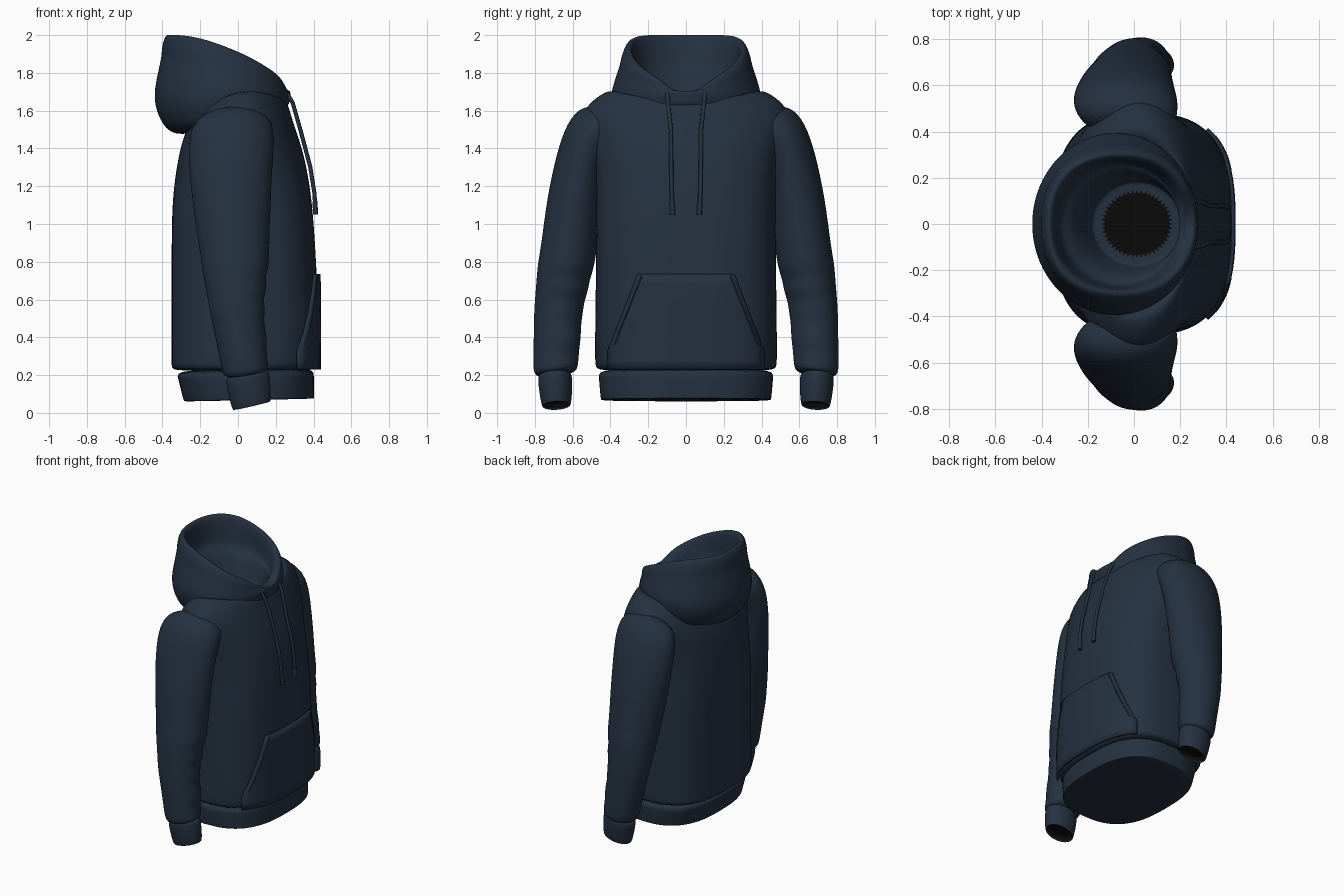
import bpy, bmesh, math
from mathutils import Vector

if "Cube" in bpy.data.objects:
    bpy.data.objects.remove(bpy.data.objects["Cube"])


def material(name, rgb):
    m = bpy.data.materials.new(name)
    m.diffuse_color = (*rgb, 1)
    m.use_nodes = True
    m.node_tree.nodes["Principled BSDF"].inputs["Base Color"].default_value = m.diffuse_color
    return m


navy = material("navy fabric", (0.018, 0.031, 0.052))
black = material("black inside", (0.003, 0.003, 0.003))


def finish(name, bm, sub=2, mirror=False):
    bmesh.ops.recalc_face_normals(bm, faces=bm.faces)
    for f in bm.faces:
        f.smooth = True
    me = bpy.data.meshes.new(name)
    bm.to_mesh(me)
    bm.free()
    ob = bpy.data.objects.new(name, me)
    bpy.context.collection.objects.link(ob)
    me.materials.append(navy)
    me.materials.append(black)
    if mirror:
        ob.modifiers.new("mirror", 'MIRROR').use_axis = (False, True, False)
    if sub:
        mod = ob.modifiers.new("smooth", 'SUBSURF')
        mod.levels = mod.render_levels = sub
    return ob


def power(v, n):
    return math.copysign(abs(v) ** (2 / n), v)


def loft(rings, dark=0, segs=48):
    """Join rings of points, close both ends; the last `dark` bands and cap are black."""
    bm = bmesh.new()
    loops = [[bm.verts.new(ring(math.tau * i / segs)) for i in range(segs)] for ring in rings]
    for k, (a, b) in enumerate(zip(loops, loops[1:])):
        for i in range(segs):
            j = (i + 1) % segs
            f = bm.faces.new((a[i], a[j], b[j], b[i]))
            f.material_index = int(k >= len(loops) - dark)
    bm.faces.new(loops[0][::-1])
    bm.faces.new(loops[-1]).material_index = int(dark > 0)
    return bm


def body_ring(xf, zf, xb, zb, w, bulge=0.0, n=2.0, dip=0.0):
    """Ring around the body: front point, back point, half width, raised sides."""
    def at(t):
        c, s = math.cos(t), math.sin(t)
        u = power(c, n)
        z = (zf + zb) / 2 + u * (zf - zb) / 2 + bulge * s * s - dip * max(0, c) ** 16
        return Vector(((xf + xb) / 2 + u * (xf - xb) / 2, w * power(s, n), z))
    return at


def arm_ring(yi, zi, yo, zo, xb, xf, tilt=0.0, fold=0.0):
    """Ring around an arm: inner point, outer point, back and front x."""
    def at(t):
        c, s = math.cos(t), math.sin(t)
        k = 1 + fold * max(0, c - 0.4 * s)
        return Vector(((xb + xf) / 2 + k * c * (xf - xb) / 2,
                       (yi + yo) / 2 + k * s * (yo - yi) / 2,
                       (zi + zo) / 2 + s * (zo - zi) / 2 + c * tilt))
    return at


# torso: straight lower body, then sloping shoulders tucked in under the hood
rings = [body_ring(xf, z, -.352, z, w, n=2.8) for z, xf, w in
         [(.222, .405, .468), (.235, .42, .483), (.40, .428, .482), (.70, .42, .478), (1.0, .402, .475)]]
rings += [body_ring(*r) for r in [
    (.385, 1.18, -.343, 1.18, .475, 0, 2.6), (.35, 1.37, -.32, 1.33, .50, .03, 2.4),
    (.305, 1.50, -.30, 1.42, .55, .07, 2.2), (.28, 1.58, -.28, 1.48, .535, .09),
    (.265, 1.63, -.26, 1.53, .465, .095), (.25, 1.66, -.24, 1.56, .38, .115),
    (.23, 1.60, -.22, 1.50, .28), (.20, 1.50, -.20, 1.45, .20)]]
finish("torso", loft(rings))

# hem band, narrower towards the bottom at the back
hem = [(.06, -.275, .44), (.062, -.285, .45), (.07, -.29, .453), (.19, -.32, .463), (.23, -.33, .465)]
finish("hem_band", loft([body_ring(.402, z + .015, xb, z, w, n=2.7) for z, xb, w in hem]))

# hood: outer drape with folded rim
hood = [
    (.26, 1.60, -.28, 1.46, .33), (.275, 1.65, -.39, 1.49, .375),
    (.28, 1.69, -.45, 1.64, .40), (.275, 1.71, -.437, 1.75, .39),
    (.266, 1.735, -.402, 1.895, .347, .03, 2.2, .04), (.268, 1.74, -.407, 1.915, .348, .035, 2.2, .05),
    (.262, 1.755, -.392, 1.985, .328, .05, 2.3, .06), (.25, 1.765, -.375, 2.006, .305, .058, 2.3, .07)]
# hood: lining folding down to the dark neck opening
lining = [
    (.225, 1.755, -.345, 1.995, .28, .055, 2.3, .07), (.205, 1.71, -.335, 1.86, .275, .02),
    (.20, 1.69, -.32, 1.80, .265), (.195, 1.69, -.265, 1.775, .225),
    (.205, 1.62, -.20, 1.64, .195), (.205, 1.59, -.18, 1.59, .182), (.20, 1.585, -.175, 1.585, .178)]
finish("hood", loft([body_ring(*r) for r in hood + lining], dark=1))

# sleeves: extra rings below the elbow alternate in size to make folds
upper = [
    (.36, 1.45, .44, 1.62, -.18, .17), (.41, 1.37, .55, 1.63, -.25, .19),
    (.435, 1.27, .63, 1.54, -.265, .19), (.445, 1.15, .685, 1.38, -.258, .18),
    (.455, 1.0, .738, 1.13, -.235, .172), (.475, .84, .765, .90, -.205, .165)]
elbow, mid, wrist = (.495, .75, .785, .79, -.19, .158), (.547, .54, .804, .55, -.15, .137), (.57, .25, .81, .22, -.085, .163)
rings = [arm_ring(*r) for r in upper]
for a, b, steps in [(elbow, mid, 4), (mid, wrist, 4)]:
    for k in range(steps):
        r = [p + (q - p) * k / steps for p, q in zip(a, b)]
        rings.append(arm_ring(*r, .005, .05 if k % 2 == 0 else -.06))
rings += [arm_ring(*wrist, .015), arm_ring(.585, .21, .79, .185, -.07, .16, .02)]
finish("sleeves", loft(rings, segs=32), mirror=True)

# cuffs with recessed dark openings: height, inset from the outer wall
cuff = [(.215, .01), (.19, 0), (.11, 0), (.048, .006), (.036, .010), (.040, .020), (.07, .022), (.075, .025)]
finish("cuffs", loft([arm_ring(.602 + d, z + .004, .786 - d - .1 * (.2 - z), z - .004,
                               -.03 - .18 * z + d, .185 - .1 * z - d, .022) for z, d in cuff],
                     dark=3, segs=32), mirror=True)


def chest_x(y, z):
    """Front surface of the lower torso."""
    return .036 + (.388 - .02 * max(0, z - .6)) * (1 - (abs(y) / .484) ** 2.8) ** (1 / 2.8)


# front pouch pocket following the torso, slanted at the hand openings
bm = bmesh.new()
rows = []
for k in range(11):
    z = .23 + .0505 * k
    half = min(.41, .41 - .155 * (z - .33) / .405)
    rows.append([bm.verts.new((chest_x(half * i / 10, z) + .008, half * i / 10, z)) for i in range(-10, 11)])
for a, b in zip(rows, rows[1:]):
    for i in range(20):
        bm.faces.new((a[i], a[i + 1], b[i + 1], b[i]))
mod = finish("front_pocket", bm, sub=0).modifiers.new("thickness", 'SOLIDIFY')
mod.thickness = .016
mod.offset = 0


def tubes(name, path, radius):
    """A left and right tube along the same path."""
    cu = bpy.data.curves.new(name, 'CURVE')
    cu.dimensions = '3D'
    cu.bevel_depth = radius
    cu.bevel_resolution = 2
    cu.use_fill_caps = True
    for side in (-1, 1):
        sp = cu.splines.new('POLY')
        sp.points.add(len(path) - 1)
        for p, (x, y, z) in zip(sp.points, path):
            p.co = (x, side * y, z, 1)
    cu.materials.append(navy)
    bpy.context.collection.objects.link(bpy.data.objects.new(name, cu))


# drawcords hanging from the hood, with thicker tips
tubes("drawcords", [(.255, .10, 1.70), (.29, .095, 1.64), (.33, .08, 1.50), (.383, .078, 1.30),
                    (.405, .076, 1.16), (.41, .07, 1.06)], .011)
tubes("drawcord_tips", [(.408, .074, 1.12), (.41, .07, 1.05)], .014)

# stitched seams beside the pocket hand openings
seam = [(.235 + .0145 * k, .725 - .0365 * k) for k in range(11)]
tubes("pocket_seams", [(chest_x(y, z) + .016, y, z) for y, z in seam], .004)
